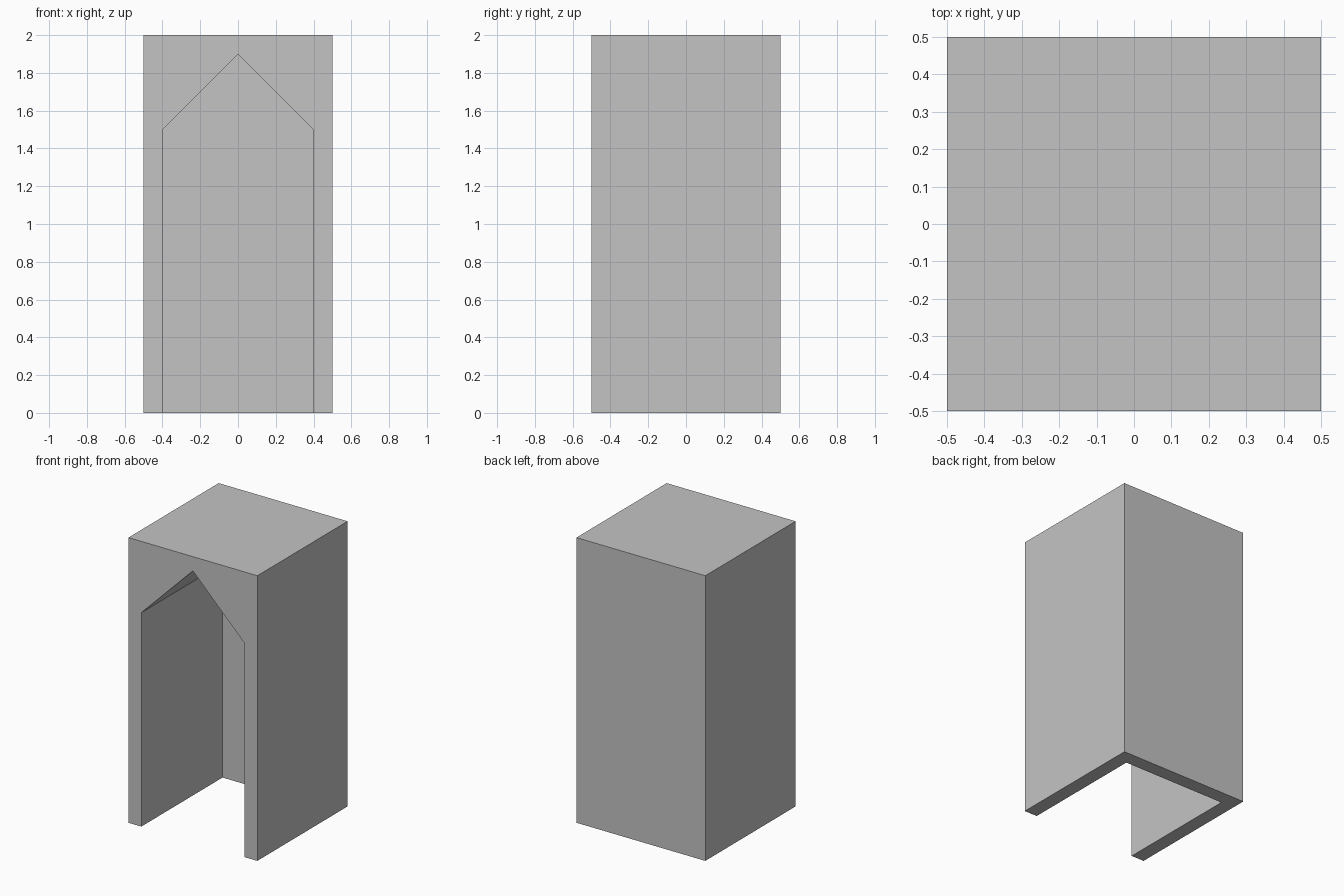
import bpy
import bmesh
from mathutils import Vector

default_cube = bpy.data.objects.get("Cube")
if default_cube:
    bpy.data.objects.remove(default_cube, do_unlink=True)

WIDTH, HEIGHT, WALL = 1.0, 2.0, 0.1
HALF = WIDTH / 2
EAVES, PEAK = 1.5, 1.9
OVERSHOOT = 0.1  # the cutter pokes out of the open sides

grey = bpy.data.materials.new("plain grey")
grey.use_nodes = True
colour = (0.55, 0.55, 0.55, 1)
grey.diffuse_color = colour
grey.node_tree.nodes["Principled BSDF"].inputs["Base Color"].default_value = colour


def prism(name, profile, y_front, y_back):
    """Extrude an x-z outline along y into a closed solid."""
    bm = bmesh.new()
    face = bm.faces.new([bm.verts.new((x, y_front, z)) for x, z in profile])
    extruded = bmesh.ops.extrude_face_region(bm, geom=[face])
    moved = [v for v in extruded["geom"] if isinstance(v, bmesh.types.BMVert)]
    bmesh.ops.translate(bm, verts=moved, vec=Vector((0, y_back - y_front, 0)))
    bmesh.ops.recalc_face_normals(bm, faces=bm.faces)
    mesh = bpy.data.meshes.new(name)
    bm.to_mesh(mesh)
    bm.free()
    mesh.materials.append(grey)
    obj = bpy.data.objects.new(name, mesh)
    bpy.context.collection.objects.link(obj)
    return obj


# Solid block
block = prism("booth_shell",
              [(-HALF, 0), (HALF, 0), (HALF, HEIGHT), (-HALF, HEIGHT)],
              -HALF, HALF)

# Gabled niche, open at the front and the bottom
inner = HALF - WALL
niche = prism("niche_cutter",
              [(-inner, -OVERSHOOT), (inner, -OVERSHOOT), (inner, EAVES),
               (0, PEAK), (-inner, EAVES)],
              -HALF - OVERSHOOT, inner)
niche.hide_render = True

cut = block.modifiers.new("niche", 'BOOLEAN')
cut.operation = 'DIFFERENCE'
cut.solver = 'EXACT'
cut.object = niche

# Bake the cut and drop the cutter
bpy.context.view_layer.objects.active = block
block.select_set(True)
bpy.ops.object.modifier_apply(modifier=cut.name)
bpy.data.objects.remove(niche, do_unlink=True)
